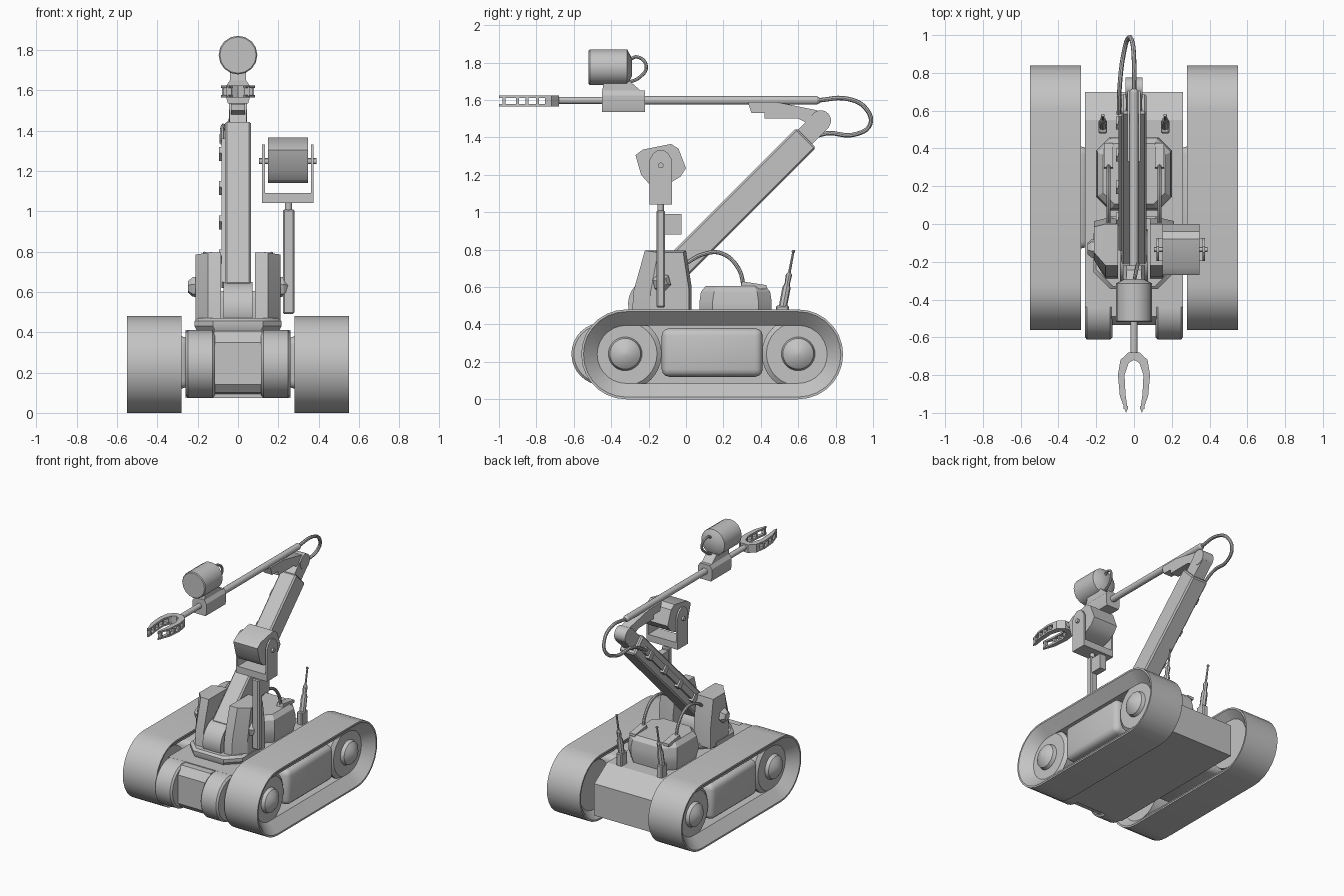
import bpy, bmesh
from math import pi, sin, cos
from mathutils import Vector

if "Cube" in bpy.data.objects:
    bpy.data.objects.remove(bpy.data.objects["Cube"])

grey = bpy.data.materials.new("plain_grey")
grey.use_nodes = True
grey.diffuse_color = (0.55, 0.55, 0.55, 1)
grey.node_tree.nodes["Principled BSDF"].inputs["Base Color"].default_value = grey.diffuse_color


def finish(name, mesh):
    ob = bpy.data.objects.new(name, mesh)
    bpy.context.collection.objects.link(ob)
    mesh.materials.clear()
    mesh.materials.append(grey)
    bpy.ops.object.select_all(action='DESELECT')
    ob.select_set(True)
    bpy.context.view_layer.objects.active = ob
    bpy.ops.object.shade_smooth_by_angle(angle=pi / 6)
    return ob


def skin(name, rings, loop=False, bevel=0, segments=1):
    """Join matching rings of points; cap the ends unless the rings loop."""
    bm = bmesh.new()
    vs = [[bm.verts.new(p) for p in ring] for ring in rings]
    n = len(vs[0])
    for a, b in zip(vs, vs[1:] + vs[:1] if loop else vs[1:]):
        for i in range(n):
            j = (i + 1) % n
            bm.faces.new((a[i], a[j], b[j], b[i]))
    if not loop:
        bm.faces.new(vs[0])
        bm.faces.new(vs[-1])
    if bevel:
        bmesh.ops.bevel(bm, geom=bm.edges[:], offset=bevel, segments=segments,
                        affect='EDGES', profile=0.5, clamp_overlap=True)
    bmesh.ops.recalc_face_normals(bm, faces=bm.faces)
    mesh = bpy.data.meshes.new(name)
    bm.to_mesh(mesh)
    bm.free()
    return finish(name, mesh)


def side(name, profile, x0, x1, **kw):
    """Extrude a (y, z) profile across x."""
    return skin(name, [[(x, y, z) for y, z in profile] for x in (x0, x1)], **kw)


def box(name, x, y, z, **kw):
    return side(name, [(y[0], z[0]), (y[1], z[0]), (y[1], z[1]), (y[0], z[1])], *x, **kw)


def turned(name, start, axis, stations, n=24):
    """Round part: (distance, radius) stations along an axis."""
    axis = Vector(axis).normalized()
    u = axis.orthogonal().normalized()
    v = axis.cross(u)
    return skin(name, [[Vector(start) + axis * d + (u * cos(t) + v * sin(t)) * r
                        for t in (2 * pi * i / n for i in range(n))]
                       for d, r in stations])


def tube(name, points, radius):
    cu = bpy.data.curves.new(name, 'CURVE')
    cu.dimensions = '3D'
    cu.bevel_depth, cu.bevel_resolution, cu.resolution_u = radius, 2, 6
    cu.use_fill_caps = True
    sp = cu.splines.new('BEZIER')
    sp.bezier_points.add(len(points) - 1)
    for bp, p in zip(sp.bezier_points, points):
        bp.co = p
        bp.handle_left_type = bp.handle_right_type = 'AUTO'
    tmp = bpy.data.objects.new(name + "_path", cu)
    bpy.context.collection.objects.link(tmp)
    deps = bpy.context.evaluated_depsgraph_get()
    mesh = bpy.data.meshes.new_from_object(tmp.evaluated_get(deps))
    bpy.data.objects.remove(tmp)
    return finish(name, mesh)


def octagon(hx, y0, y1, cut, z):
    q = [(hx, y0 + cut), (hx, y1 - cut), (hx - cut, y1), (cut - hx, y1),
         (-hx, y1 - cut), (-hx, y0 + cut), (cut - hx, y0), (hx - cut, y0)]
    return [(x, y, z) for x, y in q]


def stadium(x, r, n=14):
    """Track loop outline around the two wheel centres."""
    ring = []
    for cy, a0 in ((0.60, -pi / 2), (-0.32, pi / 2)):
        ring += [(x, cy + r * cos(a0 + pi * i / n), 0.24 + r * sin(a0 + pi * i / n))
                 for i in range(n + 1)]
    return ring


# chassis
side("chassis", [(-0.44, 0.075), (0.70, 0.075), (0.70, 0.31), (0.55, 0.41), (-0.44, 0.41)], -0.26, 0.26)
side("nose_block", [(-0.40, 0.09), (-0.50, 0.10), (-0.535, 0.14), (-0.535, 0.35),
                    (-0.49, 0.405), (-0.40, 0.405)], -0.12, 0.12)

# parts that repeat on both sides
for s, tag in ((1, "left"), (-1, "right")):
    turned(f"nose_drum_{tag}", (s * 0.115, -0.445, 0.2425), (s, 0, 0),
           [(0, 0.155), (0.012, 0.1675), (0.133, 0.1675), (0.145, 0.155)], 32)
    # hollow belt with sloping inner walls
    section = [(0.28, 0.24), (0.55, 0.24), (0.55, 0.228), (0.48, 0.155), (0.35, 0.155), (0.28, 0.228)]
    skin(f"track_{tag}", [stadium(s * x, r) for x, r in section], loop=True)
    for cy, end in ((-0.325, "front"), (0.60, "rear")):
        turned(f"wheel_{end}_{tag}", (s * 0.33, cy, 0.243), (s, 0, 0),
               [(0, 0.18), (0.13, 0.195), (0.15, 0.17), (0.15, 0.09), (0.175, 0.082),
                (0.195, 0.055), (0.21, 0.008)], 32)
    box(f"suspension_block_{tag}", (s * 0.24, s * 0.50), (-0.13, 0.41), (0.12, 0.38),
        bevel=0.04, segments=3)

    # turret cheeks with chamfered outer faces
    cheek = [(-0.29, 0.44), (-0.28, 0.58), (-0.22, 0.795), (0.0, 0.795), (0.03, 0.60), (0.03, 0.44)]
    inner = [(s * 0.085, y, z) for y, z in cheek]
    middle = [(s * 0.15, y, z) for y, z in cheek]
    outer = [(s * 0.212, max(y + 0.07, -0.19) if y < -0.1 else y - 0.015, z - 0.01) for y, z in cheek]
    skin(f"turret_cheek_{tag}", [inner, middle, outer])
    turned(f"turret_bolt_{tag}", (s * 0.20, -0.13, 0.625), (s, 0, 0),
           [(0, 0.052), (0.025, 0.05), (0.047, 0.03)], 6)

    # power leads and their plugs
    side(f"plug_{tag}", [(0.29, 0.59), (0.43, 0.59), (0.43, 0.61), (0.30, 0.63)], s * 0.11, s * 0.16)
    tube(f"power_lead_{tag}", [(s * 0.135, y, z) for y, z in
         ((0.31, 0.60), (0.28, 0.70), (0.19, 0.78), (0.09, 0.775), (-0.01, 0.72))], 0.011)

    # antennas
    foot = Vector((s * 0.165, 0.50, 0.40))
    box(f"antenna_foot_{tag}", (s * 0.143, s * 0.187), (0.48, 0.55), (0.39, 0.50), bevel=0.006)
    turned(f"antenna_{tag}", foot, (0, 0.19, 1),
           [(0, 0.022), (0.20, 0.022), (0.22, 0.014), (0.27, 0.017), (0.285, 0.007), (0.39, 0.006),
            (0.395, 0.01), (0.405, 0.008)], 8)

    # gripper finger: two plates joined by struts
    finger = [(0.0, -0.68), (0.03, -0.68), (0.072, -0.72), (0.085, -0.80), (0.075, -0.91), (0.042, -1.0),
              (0.034, -0.98), (0.045, -0.90), (0.05, -0.80), (0.028, -0.735), (0.0, -0.72)]
    for z, level in ((1.565, "lower"), (1.612, "upper")):
        skin(f"finger_{level}_{tag}", [[(s * x, y, h) for x, y in finger] for h in (z, z + 0.013)])
    for x, y in ((0.044, -0.972), (0.062, -0.90), (0.067, -0.85), (0.067, -0.795)):
        box(f"finger_strut_{tag}", (s * (x - 0.012), s * (x + 0.012)), (y - 0.008, y + 0.008), (1.57, 1.62))
    skin(f"finger_root_{tag}", [[(s * x, y, z) for x, y in finger[:3] + [(0.078, -0.755), (0.04, -0.755)]
                                 + finger[-2:]] for z in (1.567, 1.623)])

# turret base and shoulder
skin("turret_base", [octagon(0.20, -0.33, 0.03, 0.09, 0.40), octagon(0.215, -0.345, 0.04, 0.09, 0.43),
                     octagon(0.215, -0.345, 0.04, 0.09, 0.455), octagon(0.20, -0.33, 0.03, 0.09, 0.47)])
turned("shoulder_hub", (-0.073, -0.17, 0.51), (1, 0, 0), [(0, 0.14), (0.146, 0.14)], 24)

# battery pack
skin("battery_pack", [octagon(hx, 0.265 - hy, 0.265 + hy, c, z) for hx, hy, c, z in
     ((0.185, 0.18, 0.07, 0.40), (0.20, 0.193, 0.07, 0.47), (0.20, 0.193, 0.07, 0.52),
      (0.192, 0.185, 0.07, 0.575), (0.165, 0.16, 0.06, 0.605))])

# upper arm, elbow and side conduit
side("upper_arm", [(-0.22, 0.64), (0.59, 1.45), (0.695, 1.345), (-0.09, 0.56)], -0.065, 0.065, bevel=0.01)
side("elbow_neck", [(0.57, 1.41), (0.685, 1.53), (0.765, 1.455), (0.65, 1.34)], -0.042, 0.042)
turned("elbow", (-0.045, 0.72, 1.49), (1, 0, 0), [(0, 0.055), (0.09, 0.055)], 20)
side("conduit", [(-0.14, 0.65), (0.57, 1.36), (0.60, 1.33), (-0.11, 0.62)], -0.083, -0.06)
for y in (0.02, 0.19, 0.36, 0.53):
    side("conduit_clip", [(y - 0.03, y + 0.76), (y, y + 0.79), (y + 0.04, y + 0.75), (y + 0.01, y + 0.72)],
         -0.095, -0.06)

# forearm, elbow bracket and trailing cable
turned("forearm", (0, -0.70, 1.598), (0, 1, 0),
       [(0, 0.019), (0.40, 0.019), (0.40, 0.023), (1.40, 0.023), (1.415, 0.014)], 16)
side("forearm_bracket", [(0.33, 1.59), (0.35, 1.53), (0.42, 1.53), (0.42, 1.50), (0.60, 1.50),
                         (0.70, 1.45), (0.74, 1.52), (0.70, 1.545), (0.48, 1.59)], -0.034, 0.034)
tube("elbow_cable", [(0, 0.70, 1.598), (0, 0.87, 1.605), (-0.01, 0.965, 1.55), (-0.03, 0.985, 1.47),
                     (-0.055, 0.90, 1.415), (-0.075, 0.74, 1.42), (-0.08, 0.58, 1.34)], 0.012)

# sliding carriage with head camera
carriage = [(-0.05, 1.535), (0.05, 1.535), (0.057, 1.56), (0.057, 1.625), (0.04, 1.65),
            (-0.04, 1.65), (-0.057, 1.625), (-0.057, 1.56)]
skin("carriage", [[(x, y, z) for x, z in carriage] for y in (-0.45, -0.22)])
side("camera_neck", [(-0.45, 1.63), (-0.22, 1.63), (-0.30, 1.70), (-0.44, 1.70)], -0.04, 0.04)
turned("head_camera", (0, -0.52, 1.775), (0, 1, 0),
       [(0, 0.09), (0.006, 0.096), (0.205, 0.096), (0.23, 0.05)], 16)
tube("camera_lead", [(0, -0.31, 1.81), (0.01, -0.26, 1.83), (0.02, -0.212, 1.78),
                     (0.01, -0.25, 1.72), (0, -0.32, 1.69)], 0.009)

# mast on the left side of the turret
box("mast", (0.222, 0.28), (-0.158, -0.112), (0.49, 1.01), bevel=0.008)
turned("mast_rod", (0.25, -0.135, 0.98), (0, 0, 1), [(0, 0.018), (0.08, 0.018)], 12)
box("mast_sensor", (0.225, 0.275), (-0.115, -0.025), (0.88, 0.99))

# swivel bracket and tilting camera
box("swivel_base", (0.12, 0.375), (-0.195, -0.075), (1.04, 1.09))
plate = [(-0.195, 1.04), (-0.195, 1.28), (-0.175, 1.315), (-0.15, 1.332), (-0.12, 1.332),
         (-0.095, 1.315), (-0.075, 1.28), (-0.075, 1.04)]
for x, tag in ((0.12, "inner"), (0.362, "outer")):
    side(f"swivel_plate_{tag}", plate, x, x + 0.013)
turned("swivel_pin", (0.105, -0.135, 1.25), (1, 0, 0), [(0, 0.015), (0.285, 0.015)], 12)
side("tilt_camera", [(-0.27, 1.305), (-0.23, 1.335), (-0.08, 1.365), (-0.04, 1.34), (0.0, 1.235),
                     (-0.03, 1.19), (-0.08, 1.16), (-0.15, 1.14), (-0.20, 1.155), (-0.24, 1.20)],
     0.15, 0.347)
